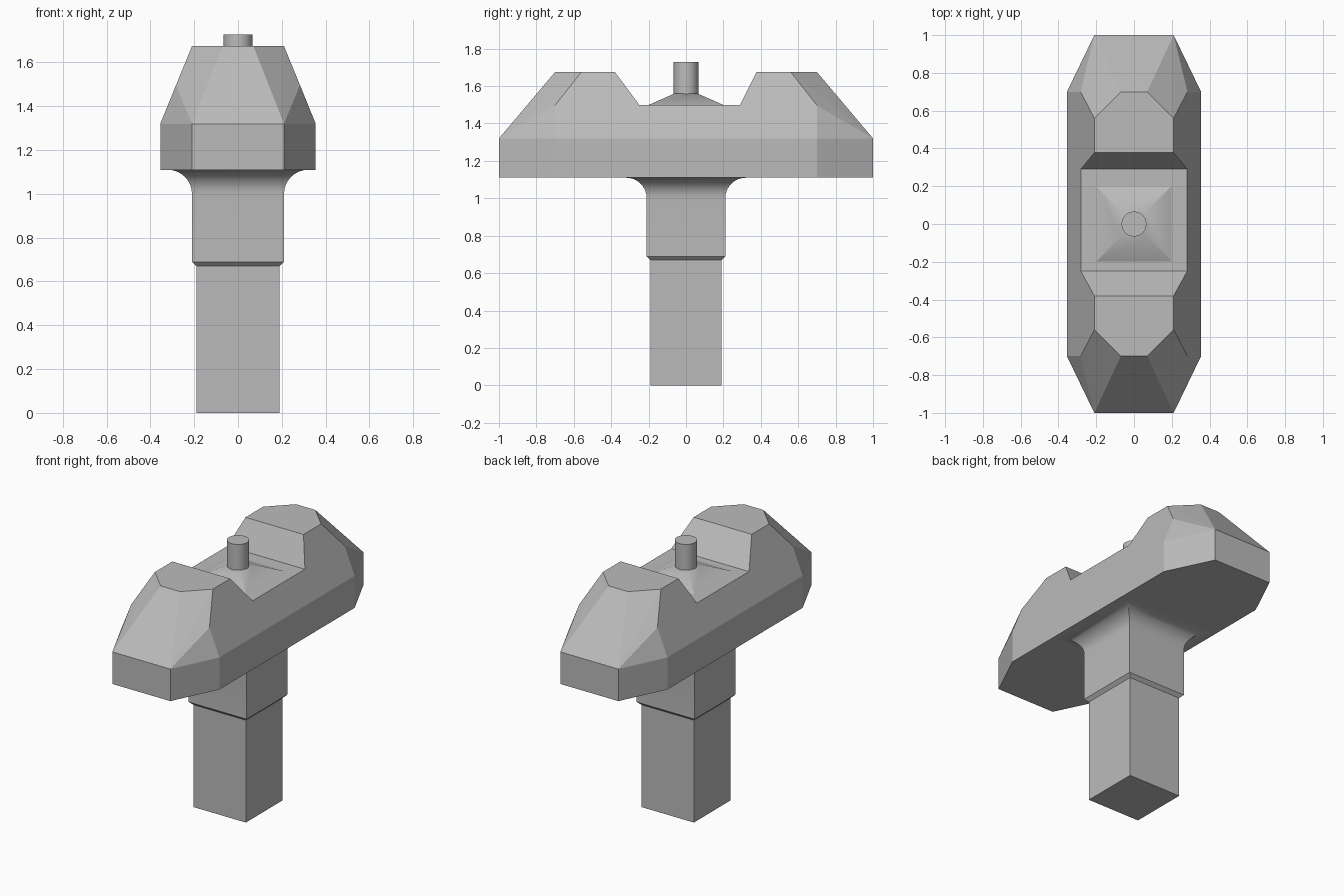
import bpy, bmesh, math

cube = bpy.data.objects.get("Cube")
if cube:
    bpy.data.objects.remove(cube, do_unlink=True)

grey = bpy.data.materials.new("plain grey")
grey.use_nodes = True
grey.diffuse_color = (0.5, 0.5, 0.5, 1)
grey.node_tree.nodes["Principled BSDF"].inputs["Base Color"].default_value = (0.5, 0.5, 0.5, 1)


def finish(name, bm):
    bmesh.ops.recalc_face_normals(bm, faces=bm.faces[:])
    mesh = bpy.data.meshes.new(name)
    bm.to_mesh(mesh)
    bm.free()
    mesh.materials.append(grey)
    obj = bpy.data.objects.new(name, mesh)
    bpy.context.collection.objects.link(obj)
    return obj


def select(obj):
    bpy.ops.object.select_all(action='DESELECT')
    obj.select_set(True)
    bpy.context.view_layer.objects.active = obj


def square_loft(name, profile):
    """Stack of square rings given as (half width, height)."""
    bm = bmesh.new()
    rings = [[bm.verts.new((sx * r, sy * r, z))
              for sx, sy in ((-1, -1), (1, -1), (1, 1), (-1, 1))] for r, z in profile]
    for low, high in zip(rings, rings[1:]):
        for i in range(4):
            j = (i + 1) % 4
            bm.faces.new((low[i], low[j], high[j], high[i]))
    bm.faces.new(rings[0][::-1])
    bm.faces.new(rings[-1])
    obj = finish(name, bm)
    select(obj)
    bpy.ops.object.shade_smooth_by_angle(angle=math.radians(30))
    return obj


# Faceted head: hull of one quadrant of corners, mirrored both ways
corners = [(0.21, 1.0, 1.11), (0.355, 0.7, 1.11),
           (0.21, 1.0, 1.32), (0.355, 0.7, 1.32),
           (0.283, 0.7, 1.497),
           (0.21, 0.56, 1.675), (0.07, 0.7, 1.675)]
bm = bmesh.new()
for sx in (-1, 1):
    for sy in (-1, 1):
        for x, y, z in corners:
            bm.verts.new((sx * x, sy * y, z))
bmesh.ops.convex_hull(bm, input=bm.verts[:])
bmesh.ops.dissolve_limit(bm, angle_limit=math.radians(1), verts=bm.verts[:], edges=bm.edges[:])
head = finish("head", bm)

# Saddle notch cut across the middle of the head
bm = bmesh.new()
notch = [(-0.25, 1.5), (0.29, 1.5), (0.465, 1.85), (-0.51, 1.85)]
face = bm.faces.new([bm.verts.new((-0.6, y, z)) for y, z in notch])
side = bmesh.ops.extrude_face_region(bm, geom=[face])
bmesh.ops.translate(bm, vec=(1.2, 0, 0),
                    verts=[v for v in side["geom"] if isinstance(v, bmesh.types.BMVert)])
cutter = finish("notch_cutter", bm)
cutter.hide_render = True
select(head)
cut = head.modifiers.new("notch", 'BOOLEAN')
cut.operation = 'DIFFERENCE'
cut.solver = 'EXACT'
cut.object = cutter
bpy.ops.object.modifier_apply(modifier=cut.name)
bpy.data.objects.remove(cutter, do_unlink=True)

# Square stem with a stepped collar and a rounded flare under the head
flare = [(0.32 - 0.11 * math.cos(a), 1.0 + 0.11 * math.sin(a))
         for a in [math.pi / 2 * i / 8 for i in range(9)]]
square_loft("stem", [(0.19, 0), (0.19, 0.67), (0.21, 0.69)] + flare)

# Low pyramid and round pin on the saddle
square_loft("pin_base", [(0.2, 1.499), (0.062, 1.56)])
bm = bmesh.new()
bmesh.ops.create_cone(bm, cap_ends=True, segments=32, radius1=0.066, radius2=0.066, depth=0.22)
bmesh.ops.translate(bm, verts=bm.verts[:], vec=(0, 0, 1.618))
pin = finish("pin", bm)
select(pin)
bpy.ops.object.shade_smooth_by_angle(angle=math.radians(30))
